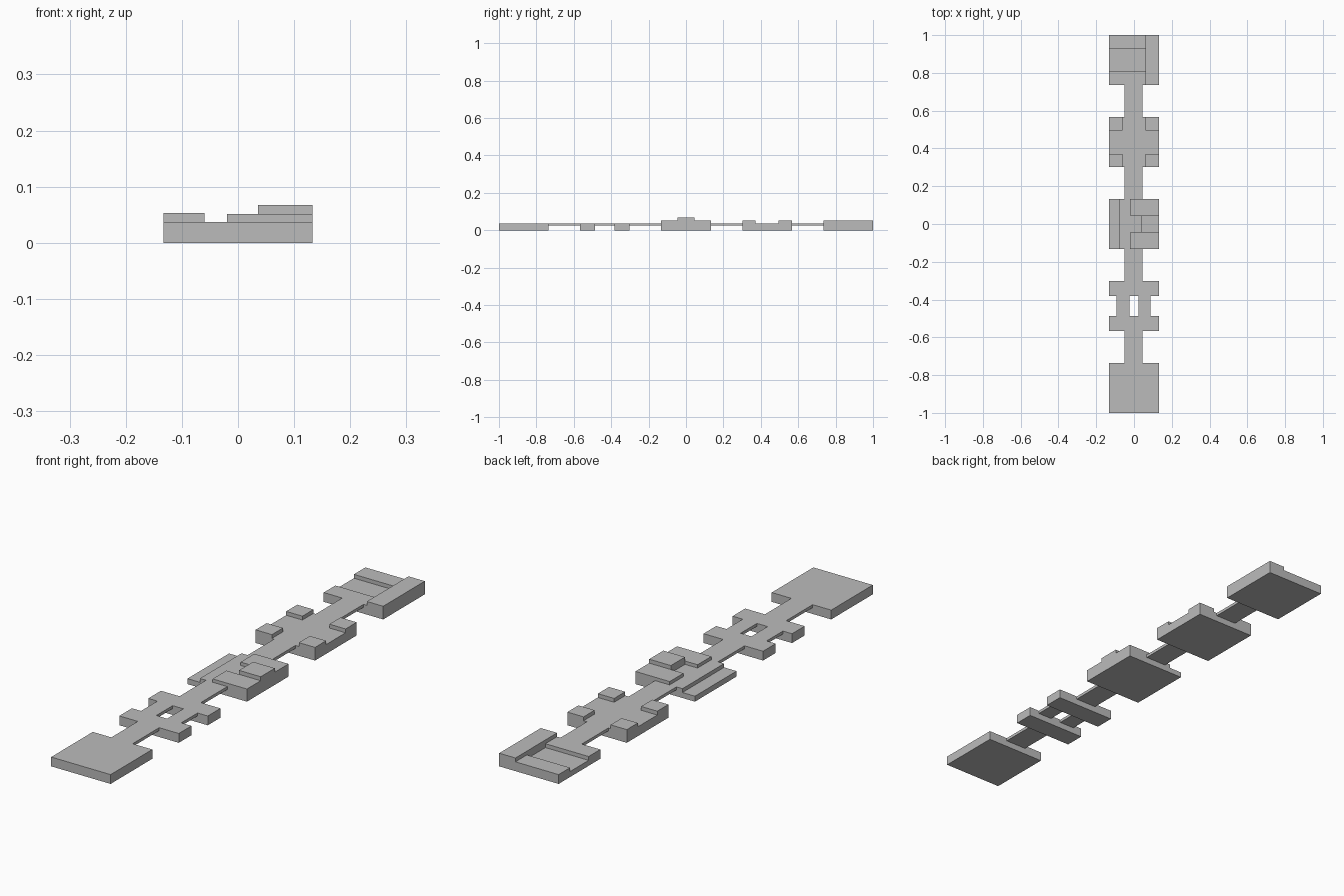
import bpy
import bmesh
from mathutils import Vector

if "Cube" in bpy.data.objects:
    bpy.data.objects.remove(bpy.data.objects["Cube"])

H = 0.1325          # half platform width
TOP = 0.0375        # platform height
LOW = 0.022         # sunken level
STEP = 0.053        # raised block height
UNDER = 0.0255      # underside of thin walkways
PITCH = 0.43375     # spacing between platform centres

grey = bpy.data.materials.new("light grey")
grey.diffuse_color = (0.5, 0.5, 0.5, 1)
grey.use_nodes = True
grey.node_tree.nodes["Principled BSDF"].inputs["Base Color"].default_value = grey.diffuse_color


def prism(name, profile, axis, lo, hi):
    """Extrude a (horizontal, z) profile along axis 'x' or 'y'."""
    bm = bmesh.new()

    def place(h, z):
        return (lo, h, z) if axis == 'x' else (h, lo, z)

    face = bm.faces.new([bm.verts.new(place(h, z)) for h, z in profile])
    out = bmesh.ops.extrude_face_region(bm, geom=[face])
    verts = [g for g in out["geom"] if isinstance(g, bmesh.types.BMVert)]
    shift = Vector((hi - lo, 0, 0)) if axis == 'x' else Vector((0, hi - lo, 0))
    bmesh.ops.translate(bm, verts=verts, vec=shift)
    bmesh.ops.recalc_face_normals(bm, faces=bm.faces)
    mesh = bpy.data.meshes.new(name)
    bm.to_mesh(mesh)
    bm.free()
    mesh.materials.append(grey)
    obj = bpy.data.objects.new(name, mesh)
    bpy.context.collection.objects.link(obj)
    return obj


def box(name, x0, x1, y0, y1, z0, z1):
    return prism(name, [(x0, z0), (x1, z0), (x1, z1), (x0, z1)], 'y', y0, y1)


centres = [PITCH * i for i in range(-2, 3)]

# Thin walkways joining neighbouring platforms
for a, b in zip(centres, centres[1:]):
    box("walkway", -0.05, 0.045, a + H, b - H, UNDER, TOP)

# Plain front platform
box("front_platform", -H, H, centres[0] - H, centres[0] + H, 0, TOP)

# Two cross bars joined by a pair of narrow rails
c = centres[1]
box("front_cross_bar", -H, H, c - H, c - 0.052, 0, TOP)
box("back_cross_bar", -H, H, c + 0.052, c + H, 0, TOP)
box("left_rail", -0.092, -0.024, c - 0.052, c + 0.052, UNDER, TOP)
box("right_rail", 0.024, 0.087, c - 0.052, c + 0.052, UNDER, TOP)

# Middle platform with a lowered left ledge and stepped blocks on the right
prism("middle_platform",
      [(-H, 0), (H, 0), (H, TOP), (-0.077, TOP), (-0.077, LOW), (-H, LOW)],
      'y', -H, H)
box("front_step", -0.02, H, -H, -0.045, TOP, 0.051)
box("back_step", -0.02, H, 0.045, H, TOP, 0.051)
box("tall_step", 0.036, H, -0.045, 0.045, TOP, 0.067)

# Platform with four corner blocks
c = centres[3]
box("corner_platform", -H, H, c - H, c + H, 0, TOP)
for x0, x1 in ((-H, -0.06), (0.06, H)):
    for y0, y1 in ((-H, -0.062), (0.062, H)):
        box("corner_block", x0, x1, c + y0, c + y1, TOP, STEP)

# Back platform: cross groove on the left, raised strip on the right
c = centres[4]
prism("grooved_platform",
      [(c - H, 0), (c + H, 0), (c + H, TOP), (0.927, TOP), (0.927, LOW),
       (0.809, LOW), (0.809, TOP), (c - H, TOP)],
      'x', -H, 0.06)
box("raised_strip", 0.06, H, c - H, c + H, 0, STEP)
